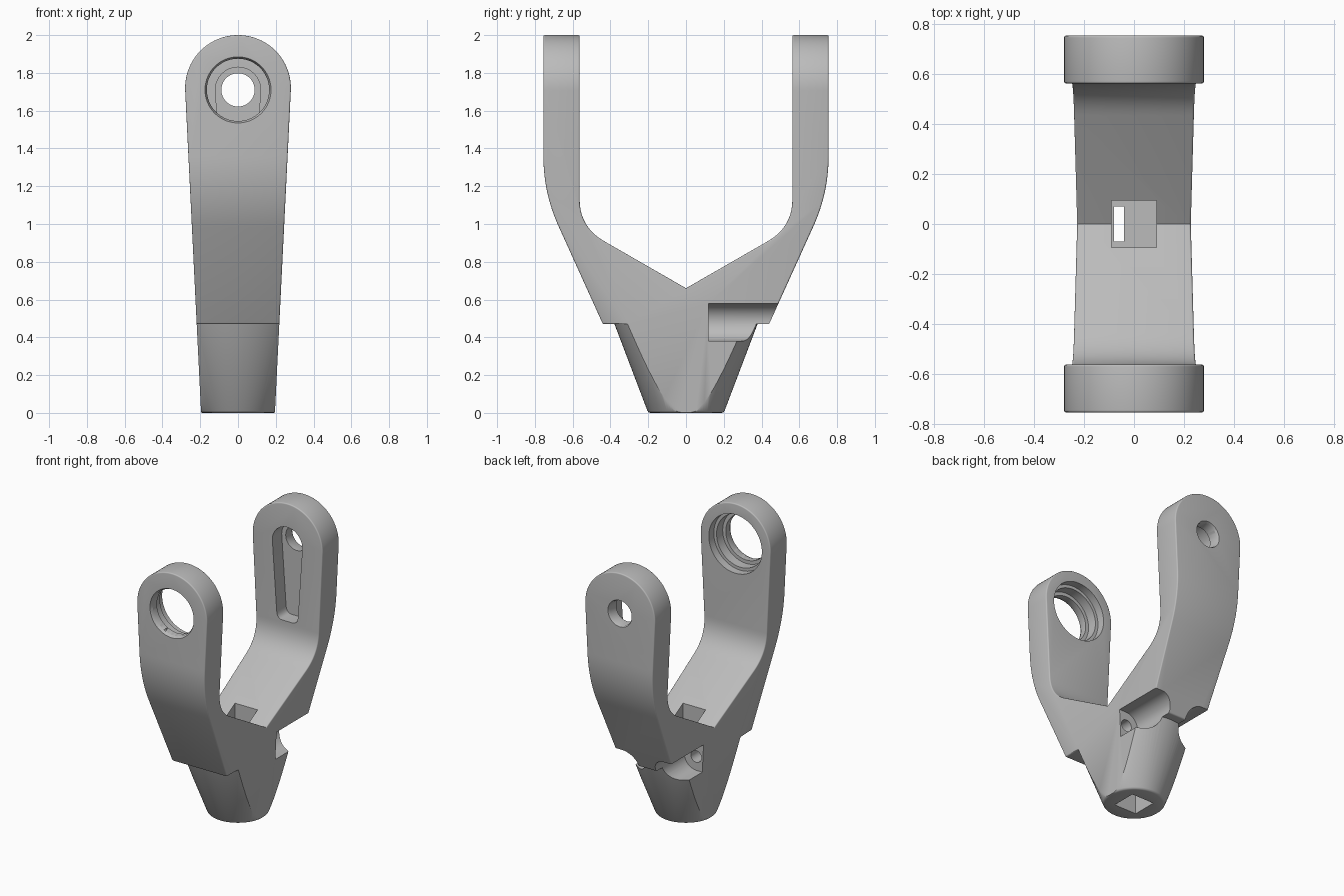
import bpy, bmesh, math
from mathutils import Vector, Matrix

if "Cube" in bpy.data.objects:
    bpy.data.objects.remove(bpy.data.objects["Cube"], do_unlink=True)

grey = bpy.data.materials.new("plain_grey")
grey.use_nodes = True
colour = (0.5, 0.5, 0.5, 1)
grey.diffuse_color = colour
grey.node_tree.nodes["Principled BSDF"].inputs["Base Color"].default_value = colour


def to_object(name, bm):
    bmesh.ops.recalc_face_normals(bm, faces=bm.faces[:])
    mesh = bpy.data.meshes.new(name)
    bm.to_mesh(mesh)
    bm.free()
    obj = bpy.data.objects.new(name, mesh)
    bpy.context.collection.objects.link(obj)
    mesh.materials.append(grey)
    return obj


def prism(name, points, axis, low, high):
    """Extrude a (side, z) outline along x or y."""
    bm = bmesh.new()
    place = (lambda a, z: (low, a, z)) if axis == "x" else (lambda a, z: (a, low, z))
    face = bm.faces.new([bm.verts.new(place(a, z)) for a, z in points])
    new = bmesh.ops.extrude_face_region(bm, geom=[face])["geom"]
    shift = Vector((high - low, 0, 0)) if axis == "x" else Vector((0, high - low, 0))
    bmesh.ops.translate(bm, vec=shift, verts=[v for v in new if isinstance(v, bmesh.types.BMVert)])
    return to_object(name, bm)


def box(name, x, y, z):
    return prism(name, [(x[0], z[0]), (x[1], z[0]), (x[1], z[1]), (x[0], z[1])], "y", *y)


def bore(name, x, z, y0, y1, r0, r1=None):
    """Round cutter along y."""
    bm = bmesh.new()
    turn = Matrix.Translation((x, (y0 + y1) / 2, z)) @ Matrix.Rotation(-math.pi / 2, 4, "X")
    bmesh.ops.create_cone(bm, cap_ends=True, segments=64, radius1=r0,
                          radius2=r0 if r1 is None else r1, depth=y1 - y0, matrix=turn)
    return to_object(name, bm)


def combine(target, tool, operation):
    mod = target.modifiers.new("combine", "BOOLEAN")
    mod.object, mod.operation, mod.solver = tool, operation, "EXACT"
    bpy.context.view_layer.update()
    graph = bpy.context.evaluated_depsgraph_get()
    result = bpy.data.meshes.new_from_object(target.evaluated_get(graph))
    target.modifiers.clear()
    target.data = result
    bpy.data.objects.remove(tool, do_unlink=True)


def curve(a, b, c, steps=12):
    """Smooth corner from a to c, pulled toward b."""
    out = []
    for i in range(steps + 1):
        t = i / steps
        out.append(tuple((1 - t) ** 2 * p + 2 * t * (1 - t) * q + t * t * r
                         for p, q, r in zip(a, b, c)))
    return out


# Forked body: half of the side outline, mirrored
half = [(0.44, 0.47)]
half += curve((0.671, 0.98), (0.755, 1.16), (0.755, 1.36))
half += [(0.755, 2.1), (0.563, 2.1)]
half += curve((0.563, 1.13), (0.563, 0.985), (0.435, 0.91))
outline = half + [(0, 0.66)] + [(-y, z) for y, z in reversed(half)]
fork = prism("fork_bracket", outline, "x", -0.5, 0.5)

# Conical foot
bm = bmesh.new()
bmesh.ops.create_cone(bm, cap_ends=True, segments=96, radius1=0.2, radius2=0.39,
                      depth=0.5, matrix=Matrix.Translation((0, 0, 0.25)))
rim = [e for e in bm.edges if all(v.co.z < 0.01 for v in e.verts)]
bmesh.ops.bevel(bm, geom=rim, offset=0.012, segments=2, profile=0.5, affect="EDGES")
combine(fork, to_object("foot", bm), "UNION")

# Tapered front silhouette with round top
arc = [math.radians(-3 + 186 * i / 56) for i in range(57)]
sides = [(0.28 * math.cos(a), 1.72 + 0.28 * math.sin(a)) for a in arc]
combine(fork, prism("silhouette", [(0.193, -0.05)] + sides + [(-0.193, -0.05)], "y", -1, 1),
        "INTERSECT")

# Round the outer edges of the fork
bm = bmesh.new()
bm.from_mesh(fork.data)
bmesh.ops.remove_doubles(bm, verts=bm.verts[:], dist=0.0005)
sharp = [e for e in bm.edges if len(e.link_faces) == 2 and e.is_convex
         and e.calc_face_angle() > math.radians(60)
         and min(v.co.z for v in e.verts) > 0.46]
bmesh.ops.bevel(bm, geom=sharp, offset=0.03, segments=4, profile=0.5,
                affect="EDGES", clamp_overlap=True)
bm.to_mesh(fork.data)
bm.free()

# Stepped bearing seat in the front arm
eye = 1.71
cuts = [bore("through", 0, eye, -0.9, -0.4, 0.165),
        bore("outer_lip", 0, eye, -0.765, -0.735, 0.18, 0.165),
        bore("seat", 0, eye, -0.69, -0.4, 0.19),
        bore("inner_step", 0, eye, -0.62, -0.4, 0.212)]

# Pin hole and tapered pocket in the back arm
pocket = [(0.12 * math.cos(a), eye + 0.12 * math.sin(a))
          for a in [math.pi * i / 24 for i in range(25)]]
pocket += curve((-0.085, 1.2), (-0.08, 1.15), (-0.04, 1.15), 5)
pocket += curve((0.04, 1.15), (0.08, 1.15), (0.085, 1.2), 5)
cuts += [prism("pocket", pocket, "y", 0.4, 0.67),
         bore("pin_hole", 0, eye, 0.4, 0.9, 0.088),
         bore("pin_lip", 0, eye, 0.74, 0.765, 0.088, 0.1)]

# Screw channels open to each side, with pilot holes
for s in (-1, 1):
    cuts += [bore("channel", s * 0.17, 0.48, 0.12, 0.8, 0.1),
             box("channel_side", sorted((s * 0.17, s * 0.5)), (0.12, 0.8), (0.38, 0.58)),
             bore("pilot", s * 0.165, 0.48, -0.2, 0.2, 0.042)]

# Square shaft from above and below, with a slit in the web between
cuts += [box("upper_shaft", (-0.09, 0.09), (-0.095, 0.095), (0.32, 0.9)),
         box("lower_shaft", (-0.09, 0.09), (-0.09, 0.09), (-0.1, 0.27)),
         box("slit", (-0.08, -0.04), (-0.07, 0.07), (0.2, 0.4))]
for cutter in cuts:
    combine(fork, cutter, "DIFFERENCE")

bpy.ops.object.select_all(action="DESELECT")
fork.select_set(True)
bpy.context.view_layer.objects.active = fork
bpy.ops.object.shade_smooth_by_angle(angle=math.radians(35))
